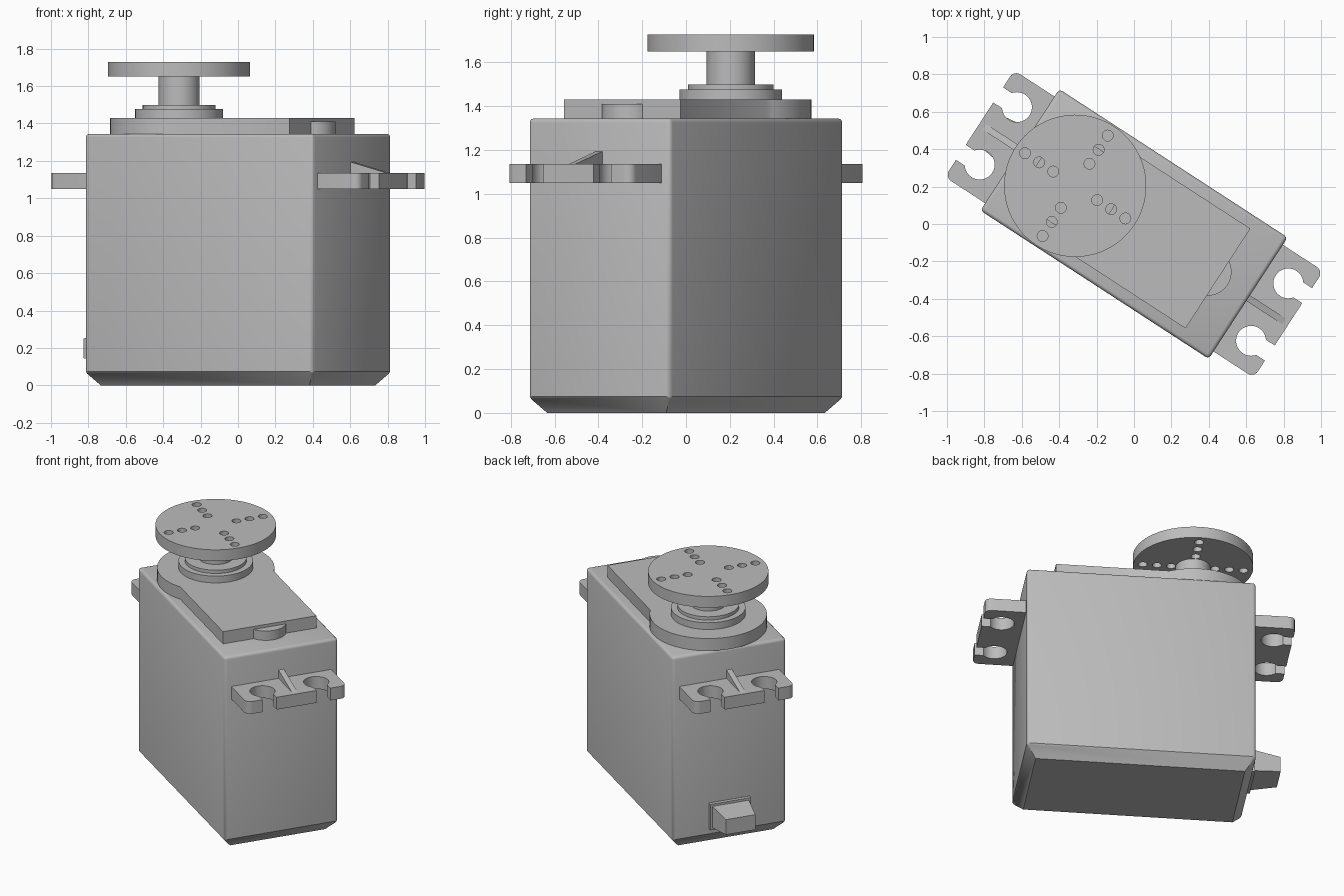
import bpy
import bmesh
from math import radians, sin, cos, asin, sqrt, pi
from mathutils import Vector

cube = bpy.data.objects.get("Cube")
if cube:
    bpy.data.objects.remove(cube, do_unlink=True)

TURN = radians(-33)          # the whole unit stands turned on the ground
HALF_L, HALF_W = 0.728, 0.387
AXIS_X = -0.375              # output shaft position along the body
LID_Z, LID_TOP = 1.345, 1.43

grey = bpy.data.materials.new("plain grey")
grey.use_nodes = True
grey.diffuse_color = (0.5, 0.5, 0.5, 1)
grey.node_tree.nodes["Principled BSDF"].inputs["Base Color"].default_value = (0.5, 0.5, 0.5, 1)


def finish(name, bm):
    bmesh.ops.recalc_face_normals(bm, faces=bm.faces)
    mesh = bpy.data.meshes.new(name)
    bm.to_mesh(mesh)
    bm.free()
    mesh.materials.append(grey)
    ob = bpy.data.objects.new(name, mesh)
    ob.rotation_euler.z = TURN
    bpy.context.collection.objects.link(ob)
    return ob


def smooth(ob):
    bpy.ops.object.select_all(action='DESELECT')
    ob.select_set(True)
    bpy.context.view_layer.objects.active = ob
    bpy.ops.object.shade_smooth_by_angle(angle=radians(30))


def arc(cx, cy, r, start, end, steps):
    angles = [start + (end - start) * i / steps for i in range(steps + 1)]
    return [(cx + r * cos(a), cy + r * sin(a)) for a in angles]


def add_prism(bm, outline, low, high):
    face = bm.faces.new([bm.verts.new((x, y, low)) for x, y in outline])
    out = bmesh.ops.extrude_face_region(bm, geom=[face], use_keep_orig=True)
    top = [g for g in out["geom"] if isinstance(g, bmesh.types.BMVert)]
    bmesh.ops.translate(bm, verts=top, vec=(0, 0, high - low))


def prism(name, outline, low, high):
    bm = bmesh.new()
    add_prism(bm, outline, low, high)
    return finish(name, bm)


def disc(name, x, r, low, high, steps=64):
    ob = prism(name, arc(x, 0, r, 0, 2 * pi, steps)[:-1], low, high)
    smooth(ob)
    return ob


def loft(bm, rings):
    loops = [[bm.verts.new(p) for p in ring] for ring in rings]
    for a, b in zip(loops, loops[1:]):
        for i in range(len(a)):
            j = (i + 1) % len(a)
            bm.faces.new((a[i], a[j], b[j], b[i]))
    bm.faces.new(loops[0])
    bm.faces.new(loops[-1])


def rect(hx, hy, z):
    return [(-hx, -hy, z), (hx, -hy, z), (hx, hy, z), (-hx, hy, z)]


# Case: chamfered base, softly rounded uprights and top rim
bm = bmesh.new()
base_z, inset = 0.075, 0.063
loft(bm, [rect(HALF_L - inset, HALF_W - inset, 0),
          rect(HALF_L, HALF_W, base_z), rect(HALF_L, HALF_W, LID_Z)])
rim = [e for e in bm.edges if max(v.co.z for v in e.verts) > 1
       and min(v.co.z for v in e.verts) >= base_z - 0.001]
bmesh.ops.bevel(bm, geom=rim, offset=0.02, segments=3, profile=0.5, affect='EDGES')
smooth(finish("case", bm))

# Lid: gearbox cover with a round end around the shaft
lid_end, lid_half, lid_r = 0.535, 0.318, 0.37
a = asin(lid_half / lid_r)
smooth(prism("lid", [(lid_end, -lid_half), (lid_end, lid_half)]
             + arc(AXIS_X, 0, lid_r, a, 2 * pi - a, 48), LID_Z, LID_TOP))

# Screw boss peeking out from under the lid end
disc("lid_boss", 0.469, 0.128, LID_Z, 1.41, 48)

# Shaft stack
disc("lower_collar", AXIS_X, 0.235, LID_TOP, 1.477)
disc("upper_collar", AXIS_X, 0.195, 1.477, 1.5)
disc("output_shaft", AXIS_X, 0.11, 1.5, 1.65)

# Horn disc with a cross of drilled holes
horn = disc("horn_disc", AXIS_X, 0.38, 1.65, 1.728, 96)
bm = bmesh.new()
for arm in range(4):
    for reach in (0.14, 0.23, 0.32):
        x = AXIS_X + reach * cos(arm * pi / 2)
        y = reach * sin(arm * pi / 2)
        add_prism(bm, arc(x, y, 0.029, 0, 2 * pi, 20)[:-1], 1.6, 1.8)
drill = finish("horn_drill", bm)
drill.hide_render = True
cut = horn.modifiers.new("holes", 'BOOLEAN')
cut.operation = 'DIFFERENCE'
cut.solver = 'EXACT'
cut.object = drill
graph = bpy.context.evaluated_depsgraph_get()
drilled = bpy.data.meshes.new_from_object(horn.evaluated_get(graph))
horn.modifiers.clear()
horn.data = drilled
bpy.data.objects.remove(drill, do_unlink=True)
smooth(horn)

# Mounting ears: slotted screw holes and a stiffening rib at each end
ear_end, ear_half, corner = 0.985, 0.34, 0.04
hole_x, hole_y, hole_r, slot = 0.865, 0.183, 0.08, 0.048
a = asin(slot / hole_r)


def keyhole(cy):
    return ([(ear_end, cy - slot)]
            + arc(hole_x, cy, hole_r, -a, a - 2 * pi, 28)
            + [(ear_end, cy + slot)])


ear = ([(HALF_L - 0.02, -ear_half)]
       + arc(ear_end - corner, corner - ear_half, corner, -pi / 2, 0, 6)
       + keyhole(-hole_y) + keyhole(hole_y)
       + arc(ear_end - corner, ear_half - corner, corner, 0, pi / 2, 6)
       + [(HALF_L - 0.02, ear_half)])
for side, label in ((1, "front"), (-1, "rear")):
    smooth(prism(label + "_ear", [(side * x, side * y) for x, y in ear], 1.05, 1.136))
    bm = bmesh.new()
    wedge = [(HALF_L - 0.01, 1.13), (0.955, 1.136), (HALF_L - 0.01, 1.197)]
    loft(bm, [[(side * x, y, z) for x, z in wedge] for y in (-0.018, 0.018)])
    finish(label + "_rib", bm)


# Cable outlet: flange with a tapered plug
def end_rect(x, hy, low, high):
    return [(x, -hy, low), (x, hy, low), (x, hy, high), (x, -hy, high)]


bm = bmesh.new()
loft(bm, [end_rect(-HALF_L + 0.01, 0.138, 0.11, 0.29),
          end_rect(-HALF_L - 0.025, 0.138, 0.11, 0.29)])
finish("cable_flange", bm)
bm = bmesh.new()
loft(bm, [end_rect(-HALF_L - 0.02, 0.125, 0.125, 0.275),
          end_rect(-0.92, 0.1, 0.145, 0.25)])
finish("cable_plug", bm)
